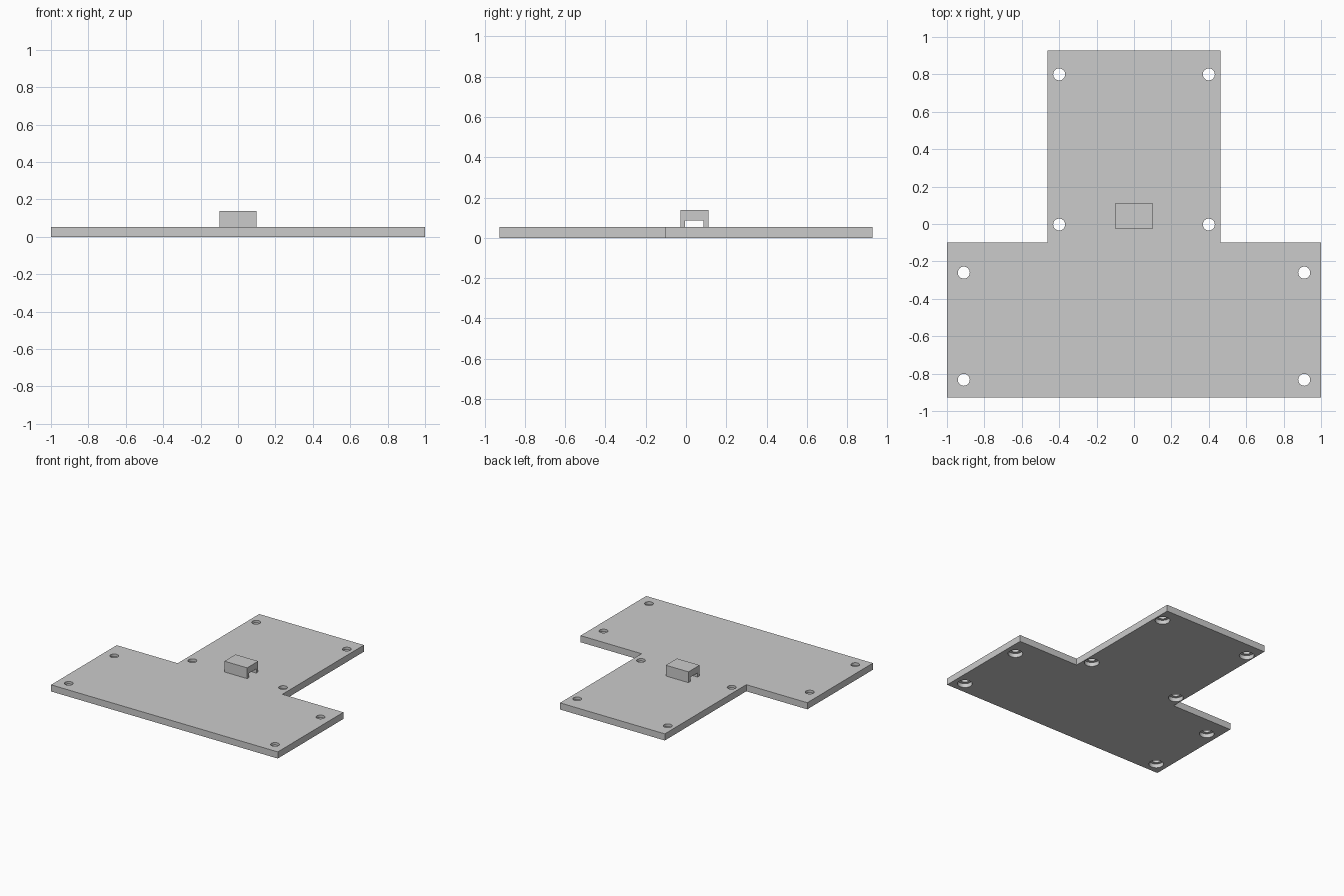
import bpy
import bmesh

cube = bpy.data.objects.get("Cube")
if cube:
    bpy.data.objects.remove(cube, do_unlink=True)

THICK = 0.053

grey = bpy.data.materials.new("plain grey")
grey.use_nodes = True
colour = (0.6, 0.6, 0.6, 1)
grey.diffuse_color = colour
grey.node_tree.nodes["Principled BSDF"].inputs["Base Color"].default_value = colour


def extruded(name, outline, direction):
    """Extrude a closed outline of 3D points along a direction."""
    bm = bmesh.new()
    face = bm.faces.new([bm.verts.new(p) for p in outline])
    ret = bmesh.ops.extrude_face_region(bm, geom=[face])
    moved = [v for v in ret["geom"] if isinstance(v, bmesh.types.BMVert)]
    bmesh.ops.translate(bm, verts=moved, vec=direction)
    bmesh.ops.recalc_face_normals(bm, faces=bm.faces)
    mesh = bpy.data.meshes.new(name)
    bm.to_mesh(mesh)
    bm.free()
    mesh.materials.append(grey)
    obj = bpy.data.objects.new(name, mesh)
    bpy.context.collection.objects.link(obj)
    return obj


def drill(target, x, y, radius, bottom, top):
    """Cut a vertical round hole."""
    bpy.ops.mesh.primitive_cylinder_add(
        vertices=32, radius=radius, depth=top - bottom,
        location=(x, y, (top + bottom) / 2))
    cutter = bpy.context.object
    cutter.name = "hole_cutter"
    cutter.data.materials.append(grey)
    mod = target.modifiers.new("hole", "BOOLEAN")
    mod.operation = "DIFFERENCE"
    mod.solver = "EXACT"
    mod.object = cutter
    bpy.context.view_layer.objects.active = target
    bpy.ops.object.modifier_apply(modifier=mod.name)
    bpy.data.objects.remove(cutter, do_unlink=True)


# T-shaped base plate: wide front, narrower back
half = [(1, -0.927), (1, -0.1), (0.462, -0.1), (0.462, 0.927)]
outline = half + [(-x, y) for x, y in reversed(half)]
plate = extruded("base_plate", [(x, y, 0) for x, y in outline], (0, 0, THICK))

# Screw holes, counterbored from below
for x, y in [(0.4, 0.8), (0.4, -0.003), (0.91, -0.26), (0.91, -0.833)]:
    for side in (-1, 1):
        drill(plate, side * x, y, 0.032, -0.05, 0.1)
        drill(plate, side * x, y, 0.054, -0.05, 0.032)

# Cable bridge: an arch open towards both sides
arch = [(-0.028, THICK), (-0.028, 0.139), (0.112, 0.139), (0.112, THICK),
        (0.088, THICK), (0.088, 0.087), (-0.004, 0.087), (-0.004, THICK)]
extruded("cable_bridge", [(-0.1, y, z) for y, z in arch], (0.2, 0, 0))

# Smooth hole walls, sharp edges
bpy.ops.object.select_all(action="DESELECT")
plate.select_set(True)
bpy.context.view_layer.objects.active = plate
bpy.ops.object.shade_smooth_by_angle()
